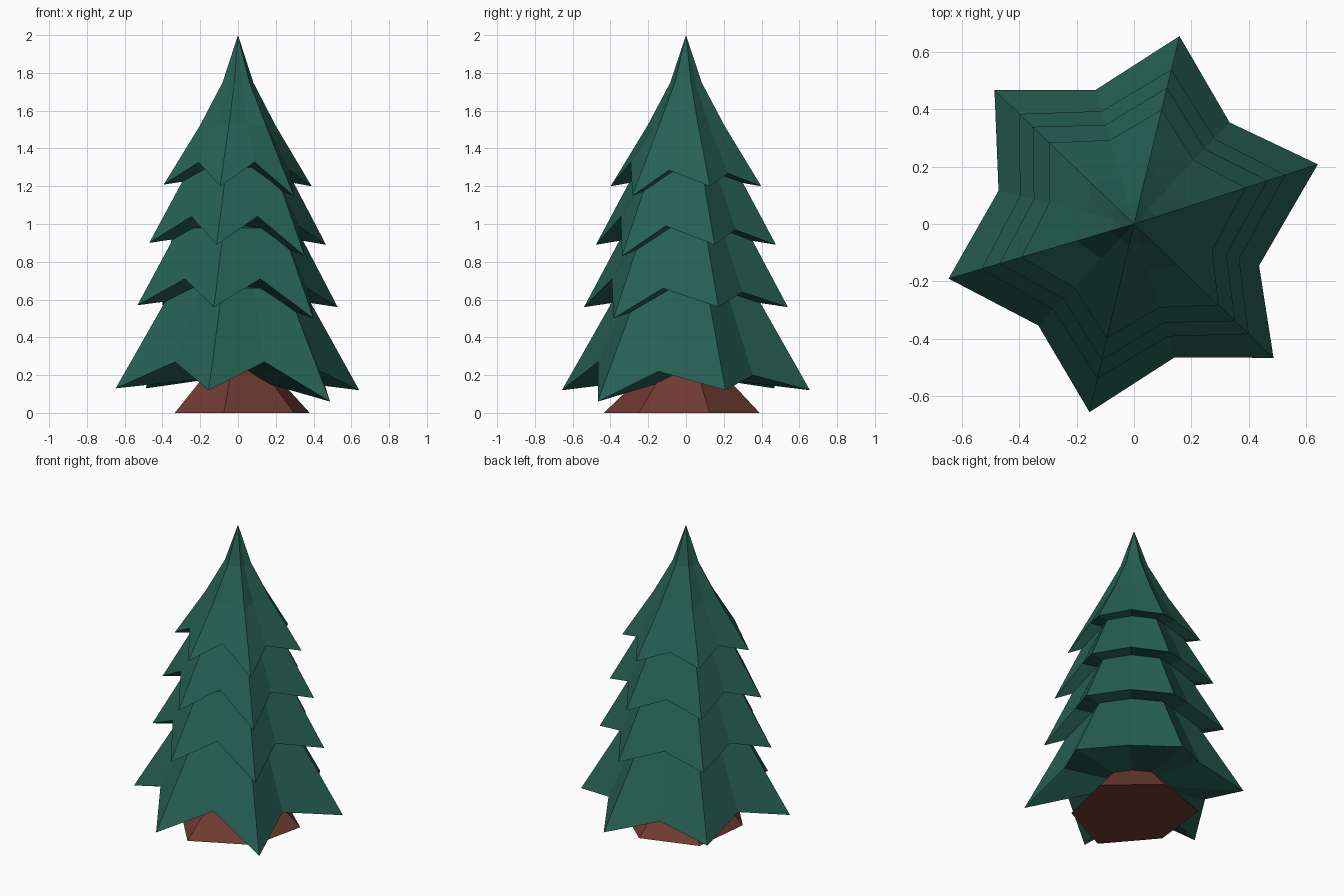
import bpy, bmesh, math

if "Cube" in bpy.data.objects:
    bpy.data.objects.remove(bpy.data.objects["Cube"])


def material(name, rgb):
    m = bpy.data.materials.new(name)
    m.diffuse_color = (*rgb, 1)
    m.use_nodes = True
    m.node_tree.nodes["Principled BSDF"].inputs["Base Color"].default_value = m.diffuse_color
    return m


GREEN = material("pine green", (0.020, 0.118, 0.086))
BROWN = material("bark brown", (0.160, 0.043, 0.033))

# Branch tips and valleys alternate; small height offsets give the hand-cut droop
TIP_ANGLES = [18, 76.4, 136.2, 196.4, 256.7, 316.2]
VALLEY_ANGLES = [46.7, 106, 166.2, 226.7, 286.8, 341.6]
TIP_DZ = [0, 0, 0.01, 0.01, 0, -0.06]
VALLEY_DZ = [0.08, 0.08, 0.10, 0.15, 0.15, 0.10]
VALLEY_SCALE = [1, 1, 1, 1, 1, 0.945]


def star(tip, valley, z, droop):
    pts = []
    for i in range(6):
        for r, a, dz in ((tip, TIP_ANGLES[i], TIP_DZ[i]),
                         (valley * VALLEY_SCALE[i], VALLEY_ANGLES[i], VALLEY_DZ[i])):
            a = math.radians(a)
            pts.append((r * math.cos(a), r * math.sin(a), z + dz * droop))
    return pts


def loft(name, rings, bottom, top, mat):
    """Skin between rings, closed by fans to a bottom and a top centre point."""
    bm = bmesh.new()
    loops = [[bm.verts.new(p) for p in ring] for ring in rings]
    low, high = bm.verts.new((0, 0, bottom)), bm.verts.new((0, 0, top))
    n = len(loops[0])
    for i in range(n):
        j = (i + 1) % n
        bm.faces.new((low, loops[0][j], loops[0][i]))
        bm.faces.new((high, loops[-1][i], loops[-1][j]))
        for a, b in zip(loops, loops[1:]):
            bm.faces.new((a[i], a[j], b[j], b[i]))
    bmesh.ops.recalc_face_normals(bm, faces=bm.faces)
    mesh = bpy.data.meshes.new(name)
    bm.to_mesh(mesh)
    bm.free()
    mesh.materials.append(mat)
    ob = bpy.data.objects.new(name, mesh)
    bpy.context.collection.objects.link(ob)


# Lower branch tiers: rim tip radius, valley radius, rim height, shoulder radius and height
TIERS = [("bottom_branches", 0.675, 0.487, 0.12, 0.36, 0.66),
         ("lower_middle_branches", 0.555, 0.41, 0.56, 0.325, 0.98),
         ("upper_middle_branches", 0.49, 0.36, 0.89, 0.265, 1.30)]
for name, tip, valley, z, r, zs in TIERS:
    loft(name, [star(tip, valley, z, 1), star(r, r * 0.80, zs, 0)],
         z + 0.08, zs + 0.02, GREEN)

# Treetop with a steeper point
loft("treetop", [star(0.41, 0.305, 1.2, 0.85), star(0.21, 0.165, 1.52, 0.1),
                 star(0.085, 0.07, 1.75, 0)], 1.27, 2.0, GREEN)


# Flared six-sided trunk
def hexagon(k, z):
    base = [(0.38, 0.125), (0.08, 0.39), (-0.29, 0.27),
            (-0.335, -0.13), (-0.075, -0.435), (0.295, -0.25)]
    return [(x * k, y * k, z) for x, y in base]


loft("trunk", [hexagon(1, 0), hexagon(0.52, 0.2), hexagon(0.42, 0.34)], 0, 0.34, BROWN)
